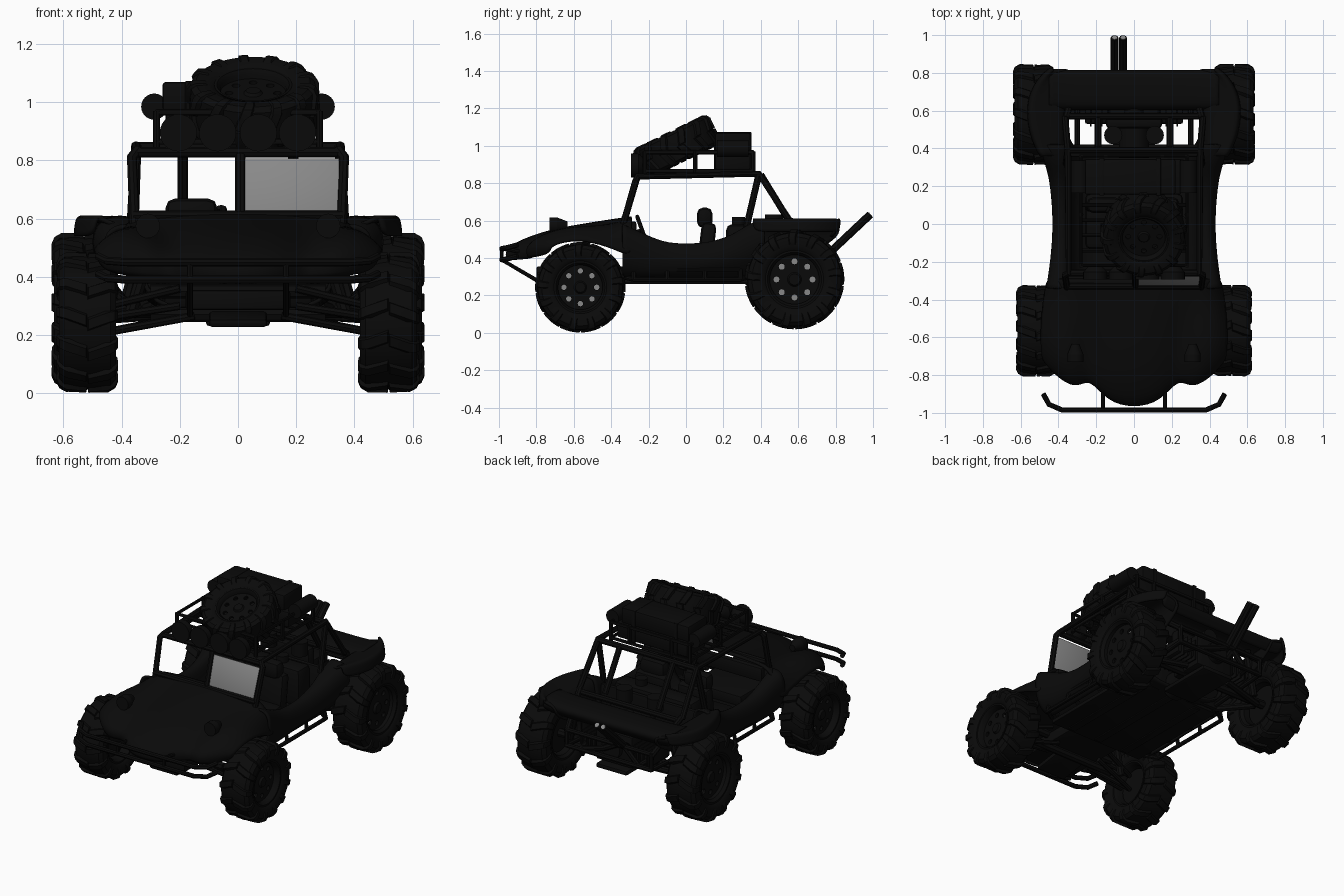
import bpy, bmesh
from math import sin, cos, pi, radians
from mathutils import Matrix, Vector

if "Cube" in bpy.data.objects:
    bpy.data.objects.remove(bpy.data.objects["Cube"])


def material(name, v):
    m = bpy.data.materials.new(name)
    m.diffuse_color = (v, v, v, 1)
    m.use_nodes = True
    m.node_tree.nodes["Principled BSDF"].inputs["Base Color"].default_value = m.diffuse_color
    return m


BLACK, GREY = material("black", 0.003), material("grey", 0.25)


def finish(name, me, mirror=False, mat=BLACK, angle=35):
    me.materials.clear()
    me.materials.append(mat)
    me.shade_smooth()
    if angle:
        me.set_sharp_from_angle(angle=radians(angle))
    ob = bpy.data.objects.new(name, me)
    bpy.context.collection.objects.link(ob)
    if mirror:
        ob.modifiers.new("Mirror", 'MIRROR')
    return ob


def from_bm(name, bm, **kw):
    bmesh.ops.recalc_face_normals(bm, faces=bm.faces)
    me = bpy.data.meshes.new(name)
    bm.to_mesh(me)
    bm.free()
    return finish(name, me, **kw)


def box(name, loc, size, tilt=0, bevel=0.012, **kw):
    bm = bmesh.new()
    bmesh.ops.create_cube(bm, size=1, matrix=Matrix.Diagonal((*size, 1)))
    bmesh.ops.bevel(bm, geom=bm.edges[:], offset=bevel, segments=2, profile=0.5, affect='EDGES')
    bm.transform(Matrix.Translation(loc) @ Matrix.Rotation(tilt, 4, 'X'))
    return from_bm(name, bm, **kw)


def cyl(name, loc, r, depth, axis='X', r2=None, segs=24, **kw):
    bm = bmesh.new()
    rot = {'X': Matrix.Rotation(pi / 2, 4, 'Y'), 'Y': Matrix.Rotation(pi / 2, 4, 'X'), 'Z': Matrix()}[axis]
    bmesh.ops.create_cone(bm, cap_ends=True, segments=segs, radius1=r, radius2=r if r2 is None else r2,
                          depth=depth, matrix=Matrix.Translation(loc) @ rot)
    return from_bm(name, bm, **kw)


def curve_mesh(name, paths, closed=False, **props):
    cu = bpy.data.curves.new(name, 'CURVE')
    for k, v in props.items():
        setattr(cu, k, v)
    for path in paths:
        s = cu.splines.new('POLY')
        s.points.add(len(path) - 1)
        for p, co in zip(s.points, path):
            p.co = (*co, 1)
        s.use_cyclic_u = closed
    tmp = bpy.data.objects.new(name, cu)
    bpy.context.collection.objects.link(tmp)
    me = bpy.data.meshes.new_from_object(tmp.evaluated_get(bpy.context.evaluated_depsgraph_get()))
    bpy.data.curves.remove(cu)
    return me


def tube(name, paths, r, closed=False, **kw):
    me = curve_mesh(name, paths, closed, dimensions='3D', bevel_depth=r, bevel_resolution=2, use_fill_caps=True)
    return finish(name, me, **kw)


def ring(c, r, n=24, tilt=0.0):
    m = Matrix.Rotation(tilt, 3, 'X')
    return [Vector(c) + m @ Vector((r * cos(a), r * sin(a), 0)) for a in (2 * pi * i / n for i in range(n))]


def shell(name, rows, thick=0.014):
    """Mirrored, smoothed sheet through rows of half-width points."""
    n = len(rows[0])
    bm = bmesh.new()
    vs = [[bm.verts.new(p) for p in r] for r in rows]
    for a, b in zip(vs, vs[1:]):
        for i in range(n - 1):
            bm.faces.new((a[i], a[i + 1], b[i + 1], b[i]))
    ob = from_bm(name, bm, mirror=True, angle=0)
    ob.modifiers[0].use_clip = True
    s = ob.modifiers.new("Smooth", 'SUBSURF')
    s.levels = s.render_levels = 2
    t = ob.modifiers.new("Thickness", 'SOLIDIFY')
    t.thickness, t.offset = thick, 0
    return ob


def lathe(name, prof, segs=40, **kw):
    bm = bmesh.new()
    rings = [[bm.verts.new((x, r * cos(2 * pi * i / segs), r * sin(2 * pi * i / segs))) for i in range(segs)]
             for x, r in prof]
    for a, b in zip(rings, rings[1:] + rings[:1]):
        for i in range(segs):
            j = (i + 1) % segs
            bm.faces.new((a[i], a[j], b[j], b[i]))
    return from_bm(name, bm, **kw)


# wheels: tyre, wrap-over tread lugs, rim, pierced disc, hub, brake disc
def wheel_parts(R, W, n=13):
    half = [(.40, .56), (.49, .68), (.49, .85), (.40, .93), (.15, .945)]
    prof = [(-x * W, r * R) for x, r in half] + [(x * W, r * R) for x, r in half[::-1]]
    parts = [lathe("tyre", prof + [(.36 * W, .54 * R), (-.36 * W, .54 * R)])]
    bm = bmesh.new()
    lug = [(.02, .995, 0), (.36, .995, .1), (.48, .94, .13), (.53, .85, .15), (.52, .72, .15)]
    for i in range(n):
        for s in (-1, 1):
            base = 2 * pi * (i + s * .06) / n
            prev = None
            for x, r, da in lug:
                sec = []
                for k, w, inset in ((-1, .07, 0), (1, .07, 0), (1, .11, 1), (-1, .11, 1)):
                    a, rr = base + da + k * w, (r - inset * .07) * R
                    sec.append(bm.verts.new((s * W * (x - inset * min(.06, x)), rr * cos(a), rr * sin(a))))
                if prev:
                    for j in range(4):
                        bm.faces.new((prev[j], prev[(j + 1) % 4], sec[(j + 1) % 4], sec[j]))
                else:
                    bm.faces.new(sec)
                prev = sec
            bm.faces.new(prev)
    parts.append(from_bm("tread_lugs", bm))
    parts.append(lathe("rim", [(-.43 * W, .58 * R), (-.38 * W, .53 * R), (.38 * W, .53 * R), (.43 * W, .58 * R),
                               (.43 * W, .54 * R), (.34 * W, .49 * R), (-.34 * W, .49 * R), (-.43 * W, .54 * R)]))
    holes = [ring((.36 * R * cos(i * pi / 4), .36 * R * sin(i * pi / 4), 0), .06 * R, 12) for i in range(8)]
    me = curve_mesh("disc", [ring((0, 0, 0), .5 * R, 32)] + holes, True, dimensions='2D', fill_mode='BOTH', extrude=.008)
    me.transform(Matrix.Translation((.2 * W, 0, 0)) @ Matrix.Rotation(pi / 2, 4, 'Y'))
    parts.append(finish("wheel_disc", me))
    parts.append(cyl("hub", (.24 * W, 0, 0), .17 * R, .12 * W, r2=.11 * R))
    parts.append(cyl("brake_disc", (-.05 * W, 0, 0), .44 * R, .008, mat=GREY))
    parts.append(cyl("brake_drum", (-.13 * W, 0, 0), .45 * R, .12 * W))
    return parts


def place(parts, m, copy=True):
    for p in parts:
        ob = p.copy() if copy else p
        if copy:
            bpy.context.collection.objects.link(ob)
        ob.matrix_world = m


front, rear = wheel_parts(.243, .2), wheel_parts(.268, .21)
spin = Matrix.Rotation(pi, 4, 'Z')
spare = Matrix.Rotation(radians(26), 4, 'X') @ Matrix.Rotation(-pi / 2, 4, 'Y')
spare_parts = [p for p in front if not p.name.startswith("brake_disc")]
place(spare_parts, Matrix.Translation((.052, -.05, .995)) @ spare @ Matrix.Diagonal((.85, .95, .95, 1)))
for parts, x, y, z in ((front, .518, -.565, .243), (rear, .53, .58, .285)):
    place(parts, Matrix.Translation((-x, y, z)) @ spin)
    place(parts, Matrix.Translation((x, y, z)), False)

# hood with front fenders
shell("hood_and_front_fenders", [
    [(0, -.96, .39), (.13, -.93, .39), (.235, -.80, .40), (.31, -.86, .40), (.41, -.78, .41), (.46, -.72, .43)],
    [(0, -.985, .45), (.15, -.95, .45), (.235, -.81, .45), (.31, -.89, .46), (.42, -.81, .47), (.48, -.73, .46)],
    [(0, -.78, .54), (.14, -.77, .53), (.24, -.74, .48), (.32, -.75, .55), (.43, -.70, .54), (.49, -.66, .49)],
    [(0, -.55, .58), (.16, -.55, .57), (.25, -.55, .53), (.34, -.55, .575), (.44, -.55, .56), (.49, -.54, .50)],
    [(0, -.38, .605), (.17, -.38, .60), (.27, -.38, .58), (.36, -.38, .58), (.44, -.38, .53), (.475, -.38, .45)],
    [(0, -.29, .615), (.17, -.29, .615), (.27, -.29, .61), (.37, -.29, .60), (.43, -.29, .52), (.455, -.29, .40)]])

# open tub: floor, inner wall, rolled sill, outer side
shell("body_tub", [
    [(0, y, .275), (.33, y, .275), (.345, y, zt - .04), (.37, y, zt), (xo - .02, y, zt - .01), (xo, y, zt - .09), (xo - .02, y, zl),
     (.36, y, .29)]
    for y, zt, xo, zl in ((-.34, .58, .465, .35), (-.25, .54, .45, .32), (-.12, .48, .435, .32), (0, .475, .43, .33),
                          (.12, .48, .435, .34), (.25, .52, .45, .36), (.33, .58, .475, .39), (.42, .61, .50, .44))])

# rear fenders and tail deck
shell("rear_fenders", [[(.35, y, zi), (.36, y, .575), (.44, y, .58), (xe - .02, y, .605), (xe, y, .605), (xe + .005, y, .54)]
                       for y, zi, xe in ((.36, .33, .49), (.46, .36, .54), (.6, .40, .56), (.7, .44, .54), (.78, .49, .49),
                                         (.82, .53, .44))])
shell("tail_deck", [[(x, y, z + dz) for x, dz in ((0, .0), (.2, 0), (.36, 0), (.45, .01))]
                    for y, z in ((.61, .54), (.62, .58), (.7, .588), (.79, .585), (.82, .56), (.775, .51))])

# under-structure
box("floor_pan", (0, 0, .28), (.66, .7, .025), bevel=.006)
for x in (-.2, 0, .2):
    box("floor_rib", (x, 0, .268), (.05, .66, .015), bevel=.004)
box("front_pan", (0, -.55, .32), (.36, .5, .07))
box("front_skid_plate", (0, -.66, .255), (.2, .2, .03), tilt=.15)
box("rear_skid_plate", (0, .58, .245), (.22, .36, .03))
box("dashboard", (0, -.285, .55), (.7, .04, .09))
box("rear_bulkhead", (0, .37, .42), (.68, .03, .29))

# seats and controls
for x in (-.15, .15):
    box("seat_base", (x, -.01, .35), (.22, .24, .1), tilt=.12, bevel=.03)
    box("seat_back", (x, .11, .46), (.22, .08, .26), tilt=-.12, bevel=.03)
    box("headrest", (x - .01 * (x < 0), .1, .615), (.18, .085, .11), bevel=.035)
tube("steering_wheel", [ring((.17, -.235, .55), .075, 24, radians(110))], .011, True)
tube("steering_column", [[(.17, -.235, .55), (.17, -.3, .53)], [(.095, -.235, .55), (.245, -.235, .55)]], .009)
tube("shift_lever", [[(0, -.1, .28), (0, -.07, .45)]], .008)

# headlights
cyl("headlight", (.31, -.71, .575), .042, .04, 'Y', mirror=True)
cyl("headlight_back", (.31, -.662, .575), .02, .056, 'Y', r2=.042, mirror=True)

# windscreen and roll cage
tube("cage_side", [[(.355, -.335, .58), (.365, -.27, .81), (.345, -.26, .835), (.35, .39, .85), (.365, .56, .59)],
                   [(.36, .32, .55), (.35, .39, .85)], [(.19, .4, .845), (.19, .55, .6)],
                   [(.36, .56, .6), (.3, .78, .42)]], .018, mirror=True)
tube("cage_crossbars", [[(-.35, -.26, .828), (.35, -.26, .828)], [(-.35, .39, .845), (.35, .39, .845)],
                        [(-.36, .57, .58), (.36, .57, .58)], [(.008, -.33, .6), (.008, -.265, .82)],
                        [(-.36, -.33, .61), (.36, -.33, .61)]], .018)
box("windscreen", (.185, -.3, .71), (.325, .006, .2), tilt=-.27, bevel=.002, mat=GREY)

# roof rack
tube("rack_rails", [[(.28, -.22, z), (.28, .36, z), (-.28, .36, z), (-.28, -.22, z)] for z in (.865, .965)], .011, True)
tube("rack_posts", [[(.28, y, .84), (.28, y, .97)] for y in (-.22, .05, .36)] +
     [[(0.15, .36, .86), (.15, .36, .97)]], .012, mirror=True)
tube("rack_slats", [[(-.28, y, .865), (.28, y, .865)] for y in (-.14, -.06, .02, .1, .18, .26)], .01)
box("lower_case", (0, .25, .92), (.5, .19, .1))
box("upper_case", (-.02, .25, 1.02), (.48, .19, .1))
for x in (-.17, .13):
    box("cargo_strap", (x, .25, .97), (.025, .2, .205), bevel=.004)
for x in (-.205, -.07, .07, .205):
    cyl("roof_lamp", (x, -.275, .895), .064, .04, 'Y')
    cyl("roof_lamp_back", (x, -.235, .895), .03, .04, 'Y', r2=.064)
cyl("side_roll", (.288, .25, .985), .045, .17, 'Y', mirror=True)

# bumper and side bars
tube("front_bumper", [[(-.48, -.9, z + .02), (-.45, -.955, z + .005), (-.38, -.985, z), (.38, -.985, z), (.45, -.955, z + .005),
                       (.48, -.9, z + .02)] for z in (.39, .45)], .014)
tube("bumper_stays", [[(.165, -.985, .45), (.165, -.985, .39), (.165, -.78, .27)], [(.165, -.985, .45), (.165, -.86, .43)]],
     .011, mirror=True)
tube("side_bars", [[(.34, -.34, .30), (.42, -.28, .285), (.42, .29, .285), (.34, .34, .30)], [(.41, -.28, .34), (.41, .29, .34)]] +
     [[(.42, y, .285), (.41, y, .34), (.34, y, .29)] for y in (-.28, -.1, .1, .29)], .013, mirror=True)

# suspension
tube("front_axle_beams", [[(-.3, -.57, z), (.3, -.57, z)] for z in (.27, .35)], .025)
tube("front_arms", [[(.15, -.6, .265), (.45, -.57, .21)], [(.15, -.5, .27), (.45, -.57, .21)], [(.2, -.6, .36), (.45, -.57, .3)],
                    [(.2, -.5, .36), (.45, -.57, .3)], [(.2, -.67, .3), (.46, -.66, .26)]], .014, mirror=True)
tube("rear_axle", [[(-.5, .58, .285), (.5, .58, .285)]], .026)
tube("rear_arms", [[(.28, .3, .3), (.43, .58, .26)], [(.15, .66, .28), (.43, .6, .26)]], .02, mirror=True)
tube("shock_absorbers", [[(.37, -.56, .27), (.3, -.53, .5)], [(.39, .62, .29), (.32, .64, .56)]], .022, mirror=True)
tube("rear_frame", [[(.3, .36, .3), (.3, .78, .33), (.3, .78, .44)]], .015, mirror=True)
tube("rear_frame_bars", [[(-.3, .78, z), (.3, .78, z)] for z in (.33, .43)], .015)

# engine bay and exhaust
box("fuel_tank", (0, .28, .46), (.56, .13, .24), bevel=.03)
cyl("fuel_cap", (.12, .28, .59), .035, .06, 'Z')
cyl("gearbox", (0, .46, .32), .08, .22, 'Y')
box("engine_block", (0, .62, .37), (.26, .22, .2))
box("cylinder_bank", (.19, .62, .36), (.14, .18, .09), mirror=True)
for i in range(4):
    box("cooling_fin", (.14 + i * .03, .62, .36), (.008, .21, .13), bevel=.002, mirror=True)
box("fan_shroud", (0, .54, .5), (.3, .07, .14), bevel=.025)
cyl("alternator", (0, .63, .51), .05, .13, 'Y')
cyl("pulley", (0, .75, .38), .065, .03, 'Y')
cyl("air_filter", (.11, .47, .59), .048, .085, 'Z', mirror=True)
tube("exhaust_headers", [[(.22, .68, .34), (.2, .77, .33), (.04, .78, .38), (-.06, .77, .43)],
                         [(-.22, .68, .34), (-.2, .77, .33), (-.1, .77, .43)]], .018)
tube("exhaust_pipes", [[(x, .66, .36), (x, .77, .43), (x, .985, .632)] for x in (-.103, -.058)], .021)
tube("exhaust_tips", [[(x, .97, .618), (x, .987, .634)] for x in (-.103, -.058)], .014, mat=GREY)
